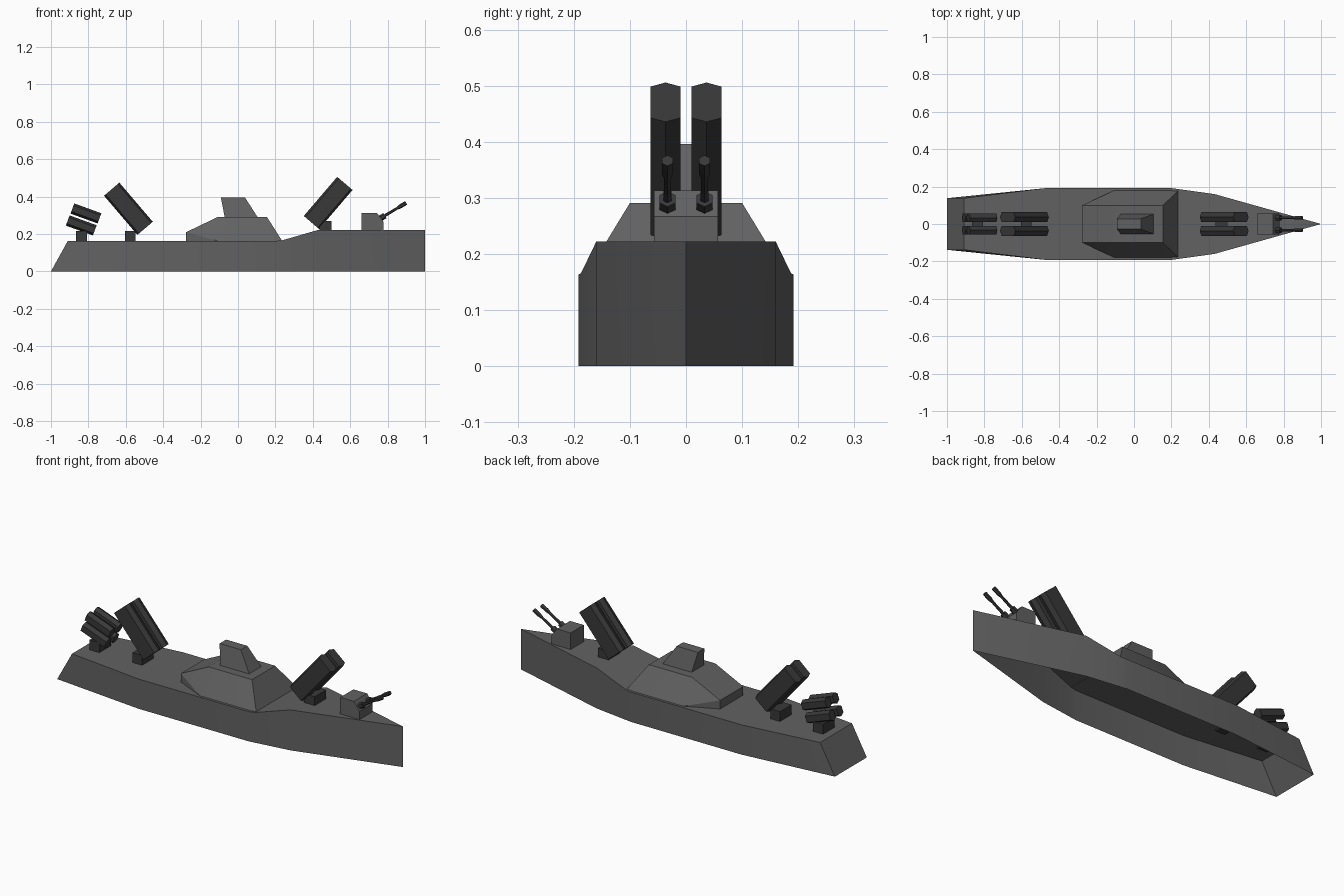
import bpy, bmesh, math
from mathutils import Vector

if "Cube" in bpy.data.objects:
    bpy.data.objects.remove(bpy.data.objects["Cube"])


def paint(name, grey):
    mat = bpy.data.materials.new(name)
    mat.diffuse_color = (grey, grey, grey, 1)
    mat.use_nodes = True
    mat.node_tree.nodes["Principled BSDF"].inputs["Base Color"].default_value = mat.diffuse_color
    return mat


HULL_GREY = paint("hull_grey", .12)
WEAPON_GREY = paint("weapon_grey", .04)


def make(name, bm, mat):
    bmesh.ops.recalc_face_normals(bm, faces=bm.faces)
    me = bpy.data.meshes.new(name)
    bm.to_mesh(me)
    bm.free()
    me.materials.append(mat)
    me.shade_smooth()
    me.set_sharp_from_angle(angle=math.radians(25))
    ob = bpy.data.objects.new(name, me)
    bpy.context.collection.objects.link(ob)
    return ob


def convex(name, half, mat=HULL_GREY):
    """Convex solid from its +y corner points, mirrored to -y."""
    bm = bmesh.new()
    for x, y, z in half:
        for s in (1, -1):
            bm.verts.new((x, s * y, z))
    bmesh.ops.convex_hull(bm, input=bm.verts)
    bmesh.ops.dissolve_limit(bm, angle_limit=0.01, verts=bm.verts, edges=bm.edges)
    return make(name, bm, mat)


def box(name, x0, x1, hy, z0, z1):
    return convex(name, [(x, hy, z) for x in (x0, x1) for z in (z0, z1)], WEAPON_GREY)


def hex_tube(name, centre, degrees, rings):
    """Six-sided tube along an axis tilted in the xz plane.
    rings = (distance, half width, shoulder height, point height)."""
    angle = math.radians(degrees)
    axis = Vector((math.cos(angle), 0, math.sin(angle)))
    up = Vector((-math.sin(angle), 0, math.cos(angle)))
    bm = bmesh.new()
    loops = []
    for d, w, s, p in rings:
        section = [(0, p), (w, s), (w, -s), (0, -p), (-w, -s), (-w, s)]
        loops.append([bm.verts.new(Vector(centre) + axis * d + up * v + Vector((0, u, 0)))
                      for u, v in section])
    for a, b in zip(loops, loops[1:]):
        for i in range(6):
            j = (i + 1) % 6
            bm.faces.new((a[i], a[j], b[j], b[i]))
    bm.faces.new(loops[0])
    bm.faces.new(loops[-1])
    return make(name, bm, WEAPON_GREY)


def straight(length, *section):
    return [(-length / 2, *section), (length / 2, *section)]


# Hull: open underneath, stations of (bottom x, bottom y, top x, top y, top z)
stations = [(-1.0, .138, -.91, .138, .163), (-.47, .192, -.47, .192, .163),
            (.2, .192, .2, .192, .163), (.235, .187, .235, .187, .166),
            (.43, .16, .43, .16, .222), (1.0, 0, 1.0, 0, .222)]
bm = bmesh.new()
rows = []
for xb, yb, xt, yt, zt in stations:
    rows.append([bm.verts.new(p) for p in
                 ((xb, yb, 0), (xt, yt, zt), (xt, 0, zt), (xt, -yt, zt), (xb, -yb, 0))])
for a, b in zip(rows, rows[1:]):
    for i in range(4):
        bm.faces.new((a[i], a[i + 1], b[i + 1], b[i]))
bm.faces.new(rows[0])
bmesh.ops.remove_doubles(bm, verts=bm.verts, dist=1e-5)
make("hull", bm, HULL_GREY)

# Superstructure and bridge tower
convex("superstructure", [(-.277, .10, .163), (-.277, .10, .21), (-.108, .10, .291),
                          (.155, .10, .291), (-.108, .178, .163), (.236, .178, .163)])
convex("bridge_tower", [(-.07, .054, .285), (.108, .054, .285),
                        (-.092, .028, .396), (.037, .028, .396)])

# Missile launcher mounts
box("front_mount", .435, .5, .05, .215, .27)
box("middle_mount", -.605, -.547, .05, .155, .217)
box("rear_mount", -.866, -.806, .05, .155, .217)

for s, side in ((1, "left"), (-1, "right")):
    # Paired large launchers
    big = straight(.275, .0265, .043, .054)
    hex_tube(f"front_launcher_{side}", (.482, s * .0365, .366), 49.5, big)
    hex_tube(f"middle_launcher_{side}", (-.586, s * .0365, .335), 130.5, big)
    # Rear four-tube launcher
    for row, x, z in (("upper", -.813, .31), ("lower", -.838, .246)):
        hex_tube(f"rear_tube_{row}_{side}", (x, s * .033, z), 160,
                 straight(.154, .0225, .017, .029))
    # Gun barrels with a base collar and flared muzzle
    barrel = [(d, r * .87, r / 2, r) for d, r in
              ((0, .016), (.035, .016), (.035, .008), (.11, .007), (.13, .011), (.168, .011))]
    hex_tube(f"gun_barrel_{side}", (.755, s * .033, .28), 31, barrel)

# Gun turret
convex("gun_turret", [(.66, .057, .217), (.66, .057, .313), (.743, .057, .313),
                      (.777, .057, .267), (.777, .057, .217)])
